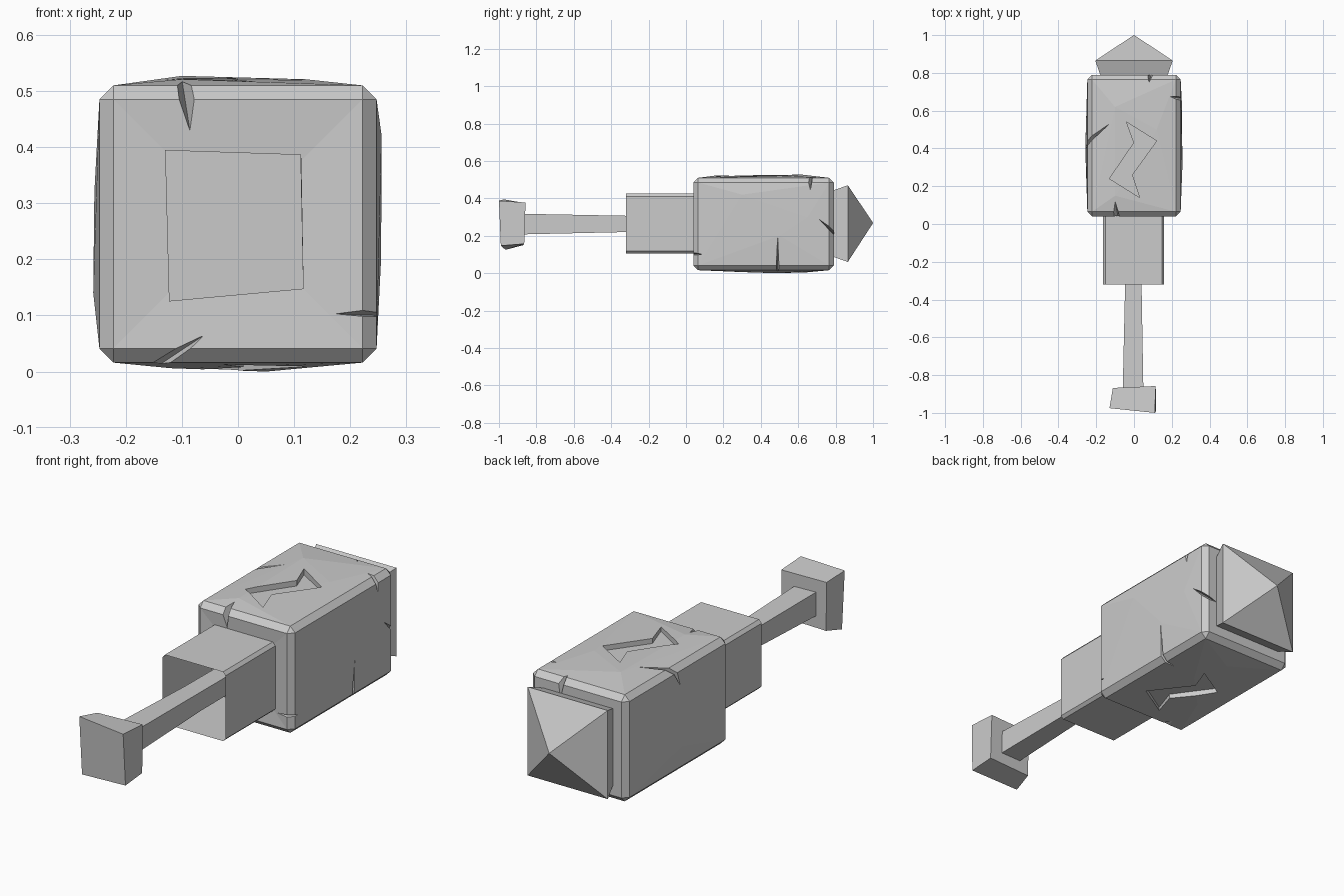
import bpy, bmesh
from itertools import product
from mathutils import Vector


def finish(bm, name):
    bmesh.ops.recalc_face_normals(bm, faces=bm.faces)
    me = bpy.data.meshes.new(name)
    bm.to_mesh(me)
    bm.free()
    ob = bpy.data.objects.new(name, me)
    bpy.context.collection.objects.link(ob)
    return ob


def hull(bm, points):
    verts = [bm.verts.new(p) for p in points]
    bmesh.ops.convex_hull(bm, input=verts)


def loft(name, rings, cap_start=True, cap_end=True):
    """Join matching rings of points with quads."""
    bm = bmesh.new()
    rs = [[bm.verts.new(p) for p in r] for r in rings]
    n = len(rs[0])
    for a, b in zip(rs, rs[1:]):
        for i in range(n):
            bm.faces.new((a[i], a[(i + 1) % n], b[(i + 1) % n], b[i]))
    if cap_start:
        bm.faces.new(rs[0])
    if cap_end:
        bm.faces.new(rs[-1])
    return finish(bm, name)


def rect(y, x0, x1, z0, z1):
    return [(x0, y, z0), (x1, y, z0), (x1, y, z1), (x0, y, z1)]


# Stone block: chamfered box with slightly swollen sides
mid, half, cham = Vector((0, 0.415, 0.263)), Vector((0.247, 0.375, 0.247)), 0.025
pts = []
for axis in range(3):
    for s in product((-1, 1), repeat=3):
        pts.append([mid[i] + s[i] * (half[i] - (0 if i == axis else cham)) for i in range(3)])
pts += [(0.255, 0.5, 0.2), (0.256, 0.3, 0.42), (0.253, 0.65, 0.3),
        (-0.258, 0.4, 0.14), (-0.256, 0.45, 0.32),
        (-0.1, 0.15, 0.521), (-0.1, 0.62, 0.527), (0.12, 0.5, 0.521),
        (-0.12, 0.3, 0.006), (0.05, 0.48, 0.0), (0.0, 0.65, 0.005)]
bm = bmesh.new()
hull(bm, pts)
bmesh.ops.dissolve_limit(bm, angle_limit=0.002, verts=bm.verts, edges=bm.edges)
front = min(bm.faces, key=lambda f: f.normal.y * f.calc_area())
dent = bmesh.ops.poke(bm, faces=[front])
for v in dent["verts"]:
    v.co.y += 0.015
block = finish(bm, "stone_block")

# Cutter: engraved zigzag on top, turned over underneath
bm = bmesh.new()
zigzag = [(-0.13, 0.24), (0.0, 0.43), (-0.04, 0.54), (0.12, 0.44), (-0.01, 0.26), (0.03, 0.14)]
for sx, z0, z1 in ((1, 0.497, 0.6), (-1, 0.029, -0.1)):
    lo = [bm.verts.new((sx * x, y, z0)) for x, y in zigzag]
    hi = [bm.verts.new((sx * x, y, z1)) for x, y in zigzag]
    bm.faces.new(lo)
    bm.faces.new(hi)
    for i in range(6):
        j = (i + 1) % 6
        bm.faces.new((lo[i], lo[j], hi[j], hi[i]))

# Cutter: wedge cracks across edges (two mouth points, a tip on each face)
cracks = [
    [(-0.12, 0.03, 0.525), (-0.07, 0.03, 0.525), (-0.085, 0.04, 0.425), (-0.1, 0.12, 0.52)],
    [(-0.19, 0.03, 0.005), (-0.12, 0.03, 0.005), (-0.06, 0.042, 0.065), (-0.14, 0.11, 0.012)],
    [(0.255, 0.03, 0.095), (0.255, 0.03, 0.115), (0.17, 0.041, 0.103), (0.25, 0.09, 0.1)],
    [(0.258, 0.64, 0.52), (0.258, 0.68, 0.52), (0.25, 0.665, 0.445), (0.19, 0.675, 0.515)],
    [(0.258, 0.48, 0.005), (0.258, 0.50, 0.005), (0.255, 0.49, 0.2), (0.17, 0.49, 0.007)],
    [(0.258, 0.80, 0.195), (0.258, 0.80, 0.23), (0.251, 0.71, 0.29), (0.18, 0.79, 0.21)],
    [(0.06, 0.80, 0.525), (0.11, 0.80, 0.525), (0.09, 0.79, 0.42), (0.08, 0.75, 0.514)],
    [(-0.262, 0.41, 0.52), (-0.262, 0.45, 0.52), (-0.25, 0.4, 0.42), (-0.13, 0.53, 0.523)],
]
for c in cracks:
    hull(bm, c)
cutter = finish(bm, "engraving_cutter")
cutter.hide_render = True

mod = block.modifiers.new("engraving", "BOOLEAN")
mod.operation, mod.solver, mod.object = "DIFFERENCE", "EXACT", cutter
bpy.context.view_layer.objects.active = block
bpy.ops.object.modifier_apply(modifier=mod.name)
bpy.data.objects.remove(cutter)

# Pyramid point with undercut back
tip = loft("pointed_tip", [rect(0.78, -0.175, 0.175, 0.09, 0.44),
                           rect(0.865, -0.205, 0.205, 0.06, 0.47),
                           rect(1.0, -0.001, 0.001, 0.268, 0.270)])

# Hollow square collar, open at the front
collar_profile = [(-0.15, 0.105), (0.147, 0.105), (0.16, 0.118), (0.16, 0.41),
                  (0.147, 0.425), (-0.15, 0.425), (-0.163, 0.41), (-0.163, 0.118)]
loft("collar", [[(x, y, z) for x, z in collar_profile] for y in (-0.32, 0.045)], False, False)

# Tapered handle
loft("handle", [rect(-0.9, -0.06, 0.05, 0.207, 0.318),
                rect(-0.32, -0.047, 0.04, 0.22, 0.307),
                rect(0.06, -0.045, 0.04, 0.22, 0.305)])

# Uneven end cap
loft("end_cap", [
    [(-0.123, -0.965, 0.125), (0.117, -0.99, 0.147), (0.112, -1.0, 0.387), (-0.13, -0.975, 0.395)],
    [(-0.108, -0.87, 0.15), (0.115, -0.865, 0.157), (0.113, -0.858, 0.378), (-0.112, -0.868, 0.376)]])
